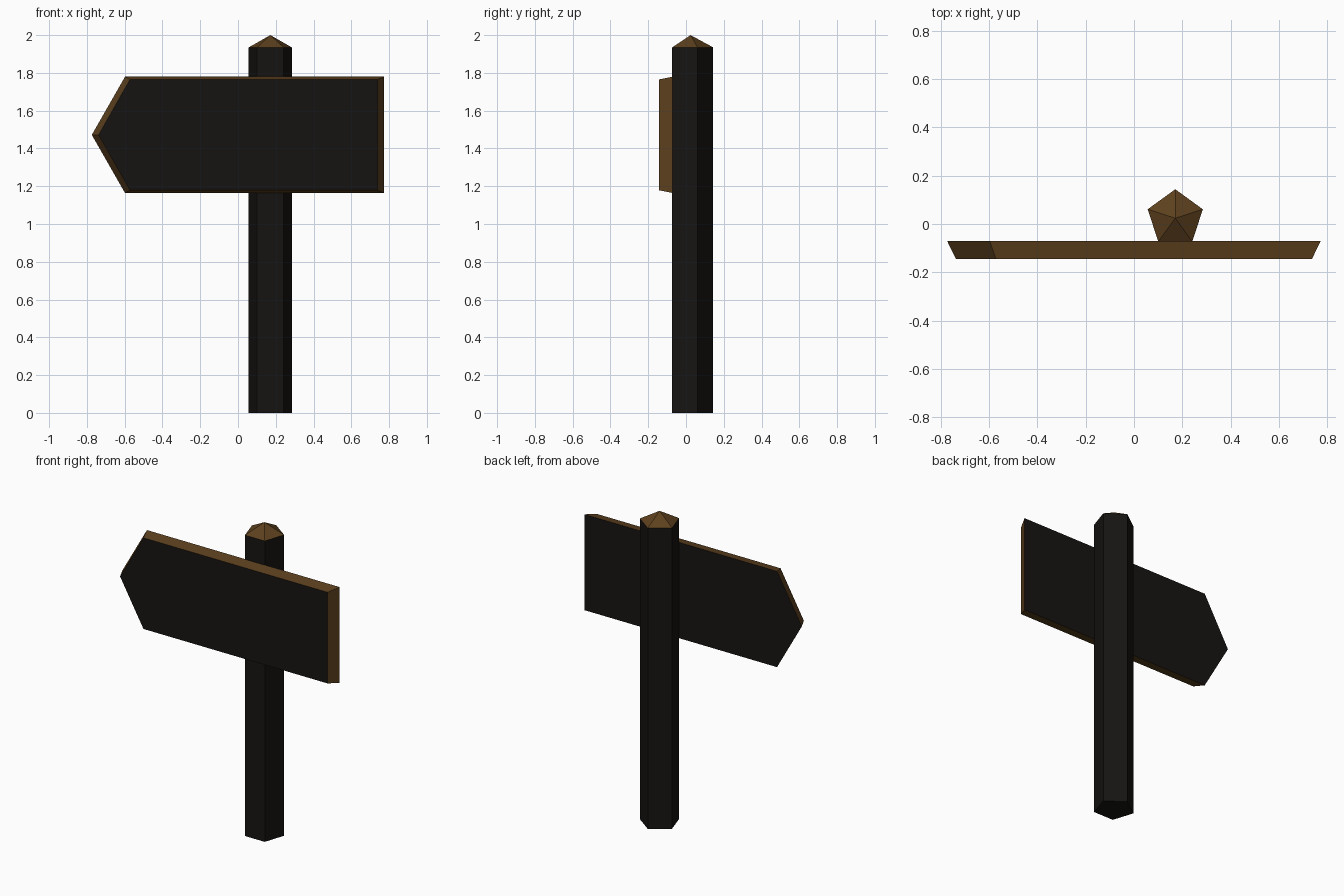
import bpy, bmesh
from math import sin, cos, tau

if "Cube" in bpy.data.objects:
    bpy.data.objects.remove(bpy.data.objects["Cube"])


def material(name, rgb):
    m = bpy.data.materials.new(name)
    m.diffuse_color = (*rgb, 1)
    m.use_nodes = True
    m.node_tree.nodes["Principled BSDF"].inputs["Base Color"].default_value = m.diffuse_color
    return m


DARK = material("dark_wood", (0.008, 0.007, 0.006))
BROWN = material("brown_wood", (0.11, 0.052, 0.013))


def loft(name, rings, is_brown, cap_end=True, apex=None):
    """Skin matching rings of points; close with a flat cap or an apex fan."""
    bm = bmesh.new()
    loops = [[bm.verts.new(p) for p in ring] for ring in rings]
    n = len(loops[0])
    for a, b in zip(loops, loops[1:]):
        for i in range(n):
            j = (i + 1) % n
            bm.faces.new((a[i], a[j], b[j], b[i]))
    bm.faces.new(loops[0][::-1])
    if apex:
        tip = bm.verts.new(apex)
        for i in range(n):
            bm.faces.new((loops[-1][i], loops[-1][(i + 1) % n], tip))
    else:
        bm.faces.new(loops[-1])
    bmesh.ops.recalc_face_normals(bm, faces=bm.faces)
    for f in bm.faces:
        f.normal_update()
        f.material_index = int(is_brown(f.normal))
    me = bpy.data.meshes.new(name)
    bm.to_mesh(me)
    bm.free()
    me.materials.append(DARK)
    me.materials.append(BROWN)
    ob = bpy.data.objects.new(name, me)
    bpy.context.collection.objects.link(ob)
    return ob


# five-sided post with a brown pointed cap
PX, PY, R = 0.171, 0.024, 0.12


def pentagon(z):
    return [(PX + R * sin(-i * tau / 5), PY + R * cos(i * tau / 5), z)
            for i in range(5)]


loft("post", [pentagon(0), pentagon(1.935)], lambda n: n.z > 0.3,
     apex=(PX, PY, 2.0))


# arrow board: wider at the back, brown bevelled rim, dark front and back
def arrow(y, tip, shoulder, end, half):
    zc = 1.472
    return [(tip, y, zc), (shoulder, y, zc - half), (end, y, zc - half),
            (end, y, zc + half), (shoulder, y, zc + half)]


loft("arrow_board", [arrow(-0.071, -0.774, -0.598, 0.773, 0.308),
                     arrow(-0.144, -0.738, -0.572, 0.738, 0.293)],
     lambda n: abs(n.y) < 0.9)
